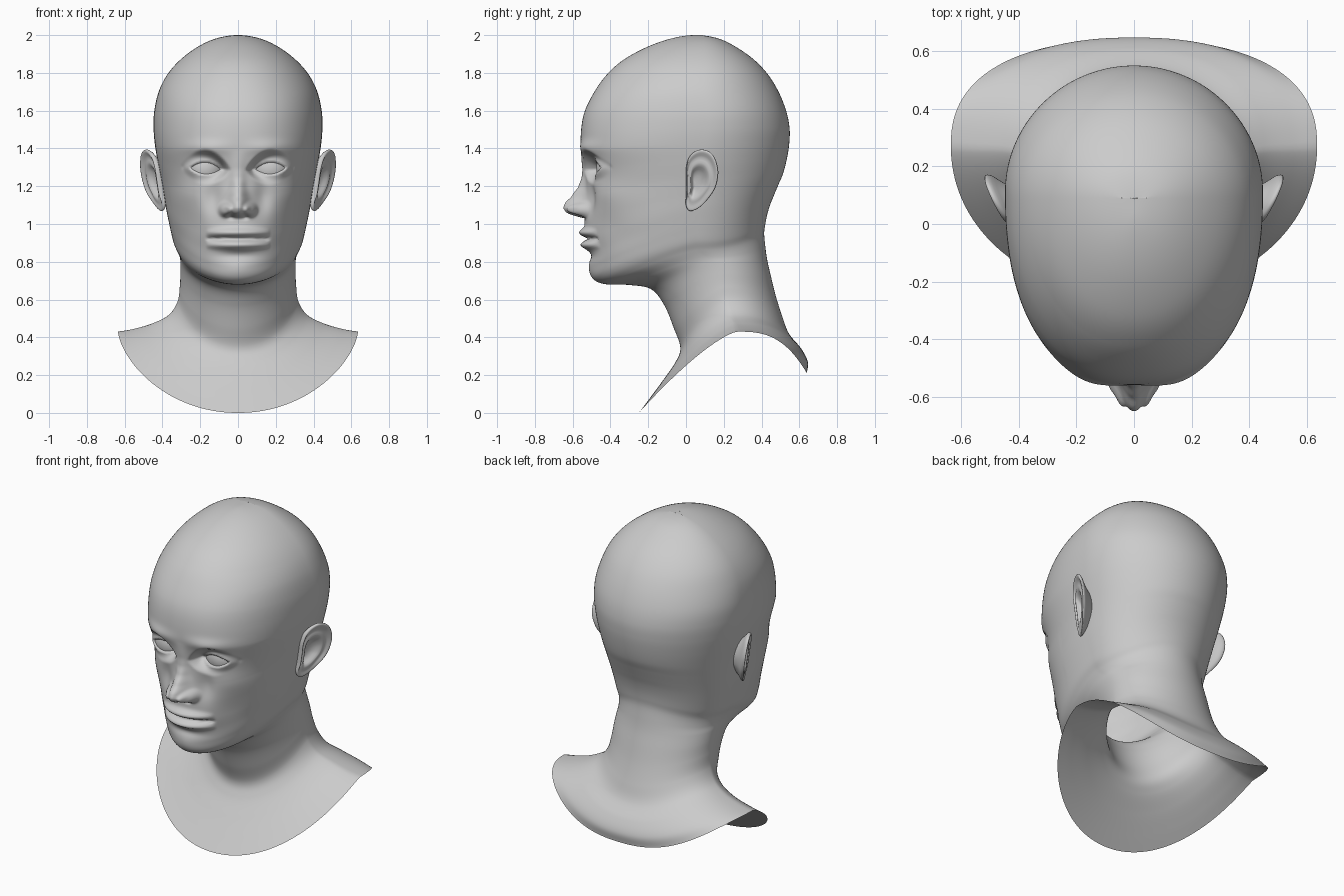
import bpy, bmesh
from math import sin, cos, pi, exp, sqrt, hypot

if "Cube" in bpy.data.objects:
    bpy.data.objects.remove(bpy.data.objects["Cube"])

def catmull(p0, p1, p2, p3, t):
    return [0.5 * (2*b + (c - a)*t + (2*a - 5*b + 4*c - d)*t*t + (3*b - a - 3*c + d)*t**3)
            for a, b, c, d in zip(p0, p1, p2, p3)]

def smooth(a, b, v):
    t = min(1, max(0, (v - a) / (b - a)))
    return t * t * (3 - 2 * t)

def table(pts, v):
    for (a, ha), (b, hb) in zip(pts, pts[1:]):
        if a <= v <= b:
            return ha + (hb - ha) * smooth(a, b, v) * 0.4 + (hb - ha) * 0.6 * (v - a) / (b - a)
    return 0.0

def bump(x, z, cx, cz, sx, sz):
    return exp(-((x - cx) / sx) ** 2 - ((z - cz) / sz) ** 2)

def make_object(name, verts, faces, mirror=False, subsurf=0):
    me = bpy.data.meshes.new(name)
    me.from_pydata(verts, [], faces)
    bm = bmesh.new()
    bm.from_mesh(me)
    bmesh.ops.recalc_face_normals(bm, faces=bm.faces[:])
    bm.to_mesh(me)
    bm.free()
    for p in me.polygons:
        p.use_smooth = True
    ob = bpy.data.objects.new(name, me)
    bpy.context.collection.objects.link(ob)
    if mirror:
        ob.modifiers.new("mirror", 'MIRROR').use_mirror_merge = False
    if subsurf:
        m = ob.modifiers.new("subsurf", 'SUBSURF')
        m.levels = m.render_levels = subsurf
    return ob

def loft_faces(rows, cols):
    return [(i*cols + j, i*cols + (j+1) % cols, (i+1)*cols + (j+1) % cols, (i+1)*cols + j)
            for i in range(rows - 1) for j in range(cols)]

# Facial features as offsets of the face surface
EX, EY, EZ, ER = 0.172, -0.365, 1.293, 0.11
NOSE = [(1.03, 0), (1.045, .06), (1.06, .098), (1.085, .114), (1.11, .107),
        (1.15, .07), (1.2, .037), (1.25, .02), (1.3, .012), (1.39, 0)]

def face_y(x, y, z):
    ax = abs(x)
    out = 0.0
    # nose ridge, wings and nostrils
    w = 0.037 + 0.016 * (1 - smooth(1.08, 1.22, z))
    out += table(NOSE, z) * exp(-(ax / w) ** 2.4)
    r = hypot((ax - .066) / .033, (z - 1.076) / .034)
    out += 0.048 * exp(-r ** 4)
    out -= 0.03 * bump(ax, z, .038, 1.042, .018, .011)
    out -= 0.022 * bump(ax, z, .13, 1.14, .045, .09)
    # brow, cheekbones, cheek hollow, chin
    out += 0.016 * bump(ax, z, .17, 1.405, .11, .035)
    out += 0.014 * bump(ax, z, .27, 1.16, .08, .07)
    out -= 0.010 * bump(ax, z, .25, .98, .07, .08)
    out += 0.008 * bump(ax, z, 0, .755, .09, .04)
    out -= 0.010 * bump(ax, z, 0, .832, .10, .022)
    # lips
    m = max(0, 1 - (x / .17) ** 2) ** .7
    s = 0.013 + 0.010 * m
    out += 0.034 * m * exp(-((z - .954) / s) ** 2)
    out += 0.037 * m * exp(-((z - .888) / s) ** 2)
    out -= 0.020 * smooth(.18, .14, ax) * exp(-((z - .922) / .009) ** 2)
    y -= out
    # eyelids wrapped over the eyeball, opening along an almond outline
    dx, dz = ax - EX, z - EZ - 0.05 * (ax - EX)
    e = (dx / .079) ** 2 + abs(dz) / (.033 if dz > 0 else .028)
    if e < 3.2:
        rad = ER + min(.012, max(-.012, (e - 1) * .05))
        lid = EY - sqrt(max(.0004, rad * rad - dx * dx - dz * dz))
        k = (1 - smooth(1.25, 3.2, e)) * smooth(.03, .085, ax)
        y += (lid - y) * k
    return y

# Head, neck and shoulders: rings of
# front y,z | side x,y,z | back y,z ; roundness follows in SHAPE
RINGS = [
    (-.25, .0, .635, .27, .43, .64, .21),
    (-.19, .08, .55, .265, .445, .645, .27),
    (-.12, .175, .45, .26, .475, .61, .34),
    (-.055, .27, .365, .24, .52, .545, .42),
    (-.03, .345, .32, .22, .59, .51, .51),
    (-.065, .45, .308, .20, .67, .475, .62),
    (-.115, .57, .305, .18, .74, .448, .73),
    (-.185, .655, .305, .15, .79, .43, .81),
    (-.30, .677, .308, .11, .825, .42, .88),
    (-.43, .682, .322, .07, .865, .414, .95),
    (-.49, .71, .342, .06, .91, .42, 1.0),
    (-.507, .77, .357, .06, .97, .43, 1.05),
    (-.512, .84, .37, .06, 1.03, .445, 1.10),
    (-.53, .93, .382, .06, 1.09, .465, 1.15),
    (-.537, 1.03, .393, .07, 1.16, .49, 1.21),
    (-.533, 1.15, .407, .08, 1.24, .515, 1.27),
    (-.533, 1.27, .425, .09, 1.33, .535, 1.35),
    (-.555, 1.39, .44, .10, 1.42, .547, 1.43),
    (-.555, 1.5, .447, .11, 1.51, .548, 1.51),
    (-.535, 1.6, .443, .11, 1.6, .53, 1.6)]
# cranium rings are level: front y, side x, back y, z
RINGS += [(f, z, w, .09, z, b, z) for f, w, b, z in (
    (-.485, .42, .49, 1.7), (-.42, .375, .435, 1.79), (-.33, .305, .36, 1.87),
    (-.2, .21, .26, 1.94), (-.07, .11, .165, 1.984), (.048, .001, .05, 2.0), (.165, -.11, -.07, 1.984))]
SHAPE = [(0, 2.05), (4, 2.0), (8, 2.0), (10, 1.95), (13, 2.05), (15, 2.15),
         (17, 2.4), (19, 2.3), (21, 2.1), (26, 2.0)]

COLS = 240
rings = [tuple(2*a - b for a, b in zip(RINGS[0], RINGS[1]))] + RINGS
verts, rows = [], 0
for i in range(1, len(rings) - 2):
    a, b = rings[i], rings[i + 1]
    n = max(3, int(max(hypot(a[0]-b[0], a[1]-b[1]), hypot(a[2]-b[2], a[4]-b[4])) / .0085))
    last = i == len(rings) - 3
    for k in range(n + last):
        t = k / n
        yf, zf, xs, ys, zs, yb, zb = catmull(rings[i-1], a, b, rings[i+2], t)
        nf = table(SHAPE, i - 1 + t) or 2.0
        nb = 2.0 + 0.4 * (1 - smooth(0, 5, i - 1 + t))
        rows += 1
        for j in range(COLS):
            th = 2 * pi * j / COLS
            th -= 0.4 * sin(th)              # denser columns on the face
            s, c = sin(th), cos(th)
            ac, p = abs(c), 2 / (nf if c > 0 else nb)
            x = xs * abs(s) ** p * (1 if s > 0 else -1)
            if c > 0:
                y, z = ys + (yf - ys) * ac ** p, zs + (zf - zs) * ac ** 1.3
            else:
                y, z = ys + (yb - ys) * ac ** p, zs + (zb - zs) * ac ** 2.4
            if y < -.2 and .68 < z < 1.6:
                y = face_y(x, y, z)
            verts.append((x, y, z))
faces = loft_faces(rows, COLS)
faces.append(tuple((rows - 1) * COLS + j for j in range(COLS)))
make_object("head_and_shoulders", verts, faces)

# Eyeballs: only the front cap of each sphere
bm = bmesh.new()
bmesh.ops.create_uvsphere(bm, u_segments=48, v_segments=32, radius=ER)
bmesh.ops.delete(bm, geom=[v for v in bm.verts if v.co.y > -.055], context='VERTS')
bm.verts.index_update()
ev = [(v.co.x + EX, v.co.y + EY, v.co.z + EZ) for v in bm.verts]
ef = [tuple(v.index for v in f.verts) for f in bm.faces]
bm.free()
make_object("eyeballs", ev, ef, mirror=True)

# Ears: outline (y, z) swept inwards through a rim / fold / bowl profile
OUTLINE = [(.0, 1.30), (.022, 1.365), (.08, 1.397), (.14, 1.372), (.172, 1.29), (.16, 1.20),
           (.12, 1.135), (.07, 1.085), (.02, 1.067), (-.002, 1.10), (.0, 1.16), (.0, 1.23)]
PROFILE = [(.08, -.032), (.35, -.028), (.48, -.002), (.6, .008), (.75, -.007), (.88, .010),
           (.96, .012), (1.0, .002), (.97, -.014), (.78, -.03), (.55, -.075)]
CY, CZ = .055, 1.215
no = len(OUTLINE)
edge = [catmull(*(OUTLINE[(i + d) % no] for d in (-1, 0, 1, 2)), k / 4)
        for i in range(no) for k in range(4)]
verts = []
for r, d in PROFILE:
    for y, z in edge:
        py, pz = CY + (y - CY) * r, CZ + (z - CZ) * r
        flat = 1 - .75 * smooth(1.16, 1.10, pz) if d > -.012 else 1
        verts.append((.42 + .48 * py + .15 * (pz - 1.24) + d * flat, py, pz))
faces = loft_faces(len(PROFILE), len(edge))
faces.append(tuple(reversed(range(len(edge)))))
make_object("ears", verts, faces, mirror=True, subsurf=1)
